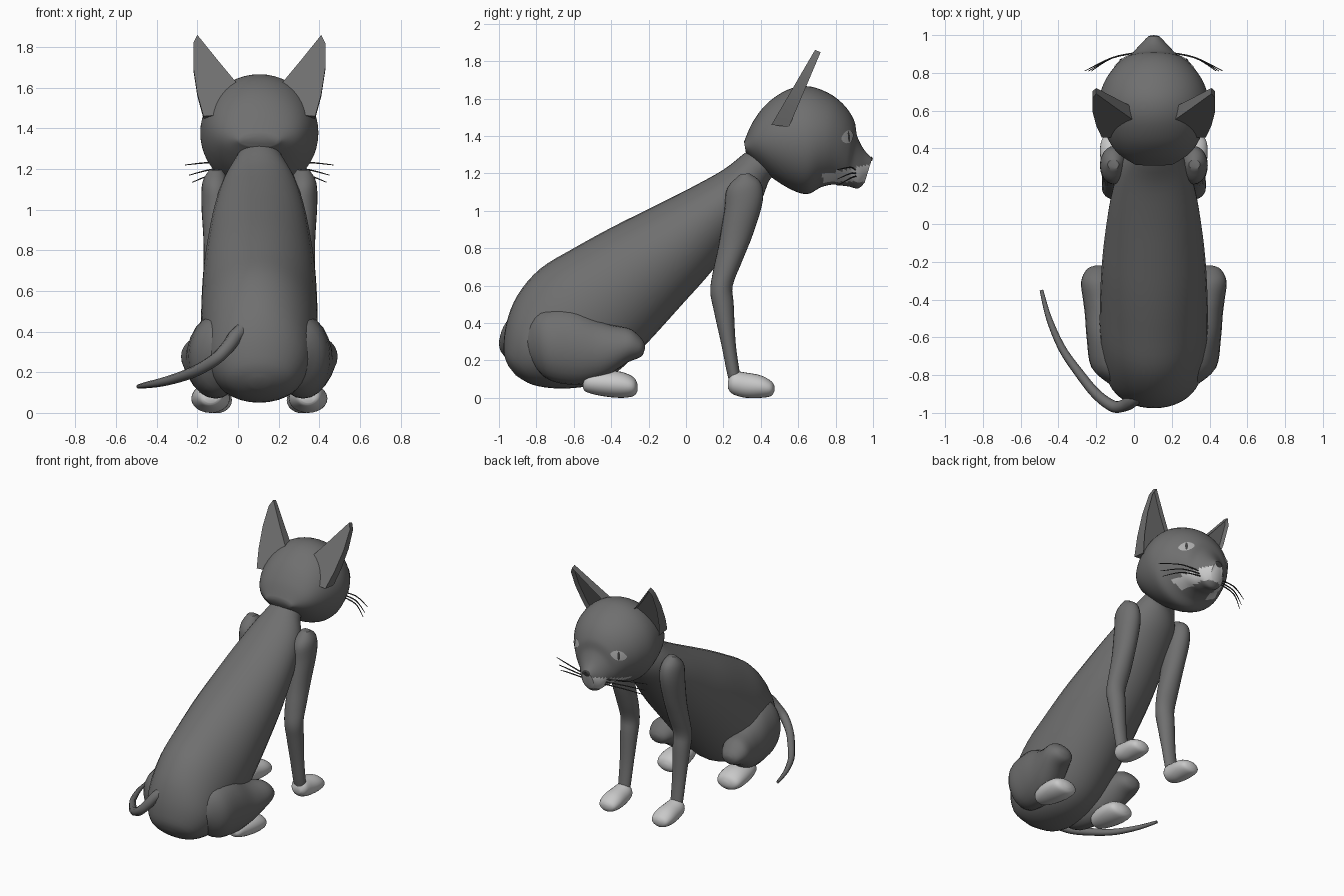
import bpy, bmesh, math
from mathutils import Vector
from mathutils.bvhtree import BVHTree

if "Cube" in bpy.data.objects:
    bpy.data.objects.remove(bpy.data.objects["Cube"])

CX = 0.105  # symmetry plane of the cat (the tail hangs to one side)


def material(name, r, g, b):
    m = bpy.data.materials.new(name)
    m.diffuse_color = (r, g, b, 1)
    m.use_nodes = True
    m.node_tree.nodes["Principled BSDF"].inputs["Base Color"].default_value = m.diffuse_color
    return m


FUR = material("grey_fur", 0.16, 0.16, 0.16)
WHITE = material("pale_fur", 0.58, 0.58, 0.58)
EYE = material("eye_grey", 0.42, 0.42, 0.42)
DARK = material("dark_grey", 0.05, 0.05, 0.05)


def finish(name, bm, mat, smooth=40):
    bmesh.ops.recalc_face_normals(bm, faces=bm.faces[:])
    me = bpy.data.meshes.new(name)
    bm.to_mesh(me)
    bm.free()
    ob = bpy.data.objects.new(name, me)
    bpy.context.collection.objects.link(ob)
    me.materials.append(mat)
    if smooth:
        bpy.ops.object.select_all(action='DESELECT')
        ob.select_set(True)
        bpy.context.view_layer.objects.active = ob
        bpy.ops.object.shade_smooth_by_angle(angle=math.radians(smooth))
    return ob


def spline(rows, steps):
    """Catmull-Rom interpolation of equal-length tuples."""
    out = []
    for i in range(len(rows) - 1):
        p = [rows[max(0, min(len(rows) - 1, i + k))] for k in (-1, 0, 1, 2)]
        for j in range(steps):
            t = j / steps
            out.append([0.5 * (2 * b + (c - a) * t + (2 * a - 5 * b + 4 * c - d) * t * t
                               + (3 * b - a - 3 * c + d) * t ** 3)
                        for a, b, c, d in zip(*p)])
    out.append(list(rows[-1]))
    return out


def loft(name, rows, mat, side=1, steps=4, n=24):
    """Rows: upper y, z, lower y, z, sideways offset, half width."""
    bm = bmesh.new()
    rings = []
    for y1, z1, y2, z2, off, hw in spline(rows, steps):
        ring = []
        for k in range(n):
            a = math.tau * k / n
            f = (1 + math.cos(a)) / 2
            ring.append(bm.verts.new((CX + side * (off + hw * math.sin(a)),
                                      y2 + (y1 - y2) * f, max(0, z2 + (z1 - z2) * f))))
        rings.append(ring)
    for a, b in zip(rings, rings[1:]):
        for k in range(n):
            bm.faces.new((a[k], a[(k + 1) % n], b[(k + 1) % n], b[k]))
    bm.faces.new(rings[0])
    bm.faces.new(rings[-1])
    return finish(name, bm, mat)


def tube(name, pts, mat, res=6):
    """Round tapered curve; points are x, y, z, radius."""
    cu = bpy.data.curves.new(name, 'CURVE')
    cu.dimensions = '3D'
    cu.bevel_depth = 1
    cu.bevel_resolution = 2
    cu.use_fill_caps = True
    rows = spline(pts, res)
    sp = cu.splines.new('POLY')
    sp.points.add(len(rows) - 1)
    for p, (x, y, z, r) in zip(sp.points, rows):
        p.co = (x, y, z, 1)
        p.radius = r
    sp.use_smooth = True
    cu.materials.append(mat)
    bpy.context.collection.objects.link(bpy.data.objects.new(name, cu))


# Torso from neck to rump
loft("body", [
    (.42, 1.36, .52, 1.20, 0, .10), (.33, 1.32, .45, 1.17, 0, .115),
    (.20, 1.22, .40, 1.05, 0, .18), (0, 1.11, .29, .88, 0, .225),
    (-.20, 1.01, .14, .68, 0, .255), (-.40, .91, -.02, .50, 0, .275),
    (-.60, .80, -.22, .28, 0, .285), (-.78, .69, -.38, .13, 0, .285),
    (-.90, .55, -.52, .065, 0, .27), (-.96, .40, -.68, .05, 0, .24),
    (-.975, .25, -.82, .07, 0, .16), (-.95, .17, -.91, .12, 0, .04)], FUR, n=32)

# Head with tapering muzzle
head = loft("head", [
    (.31, 1.37, .32, 1.31, 0, .10), (.36, 1.48, .39, 1.24, 0, .19),
    (.44, 1.58, .47, 1.17, 0, .245), (.55, 1.65, .57, 1.11, 0, .28),
    (.66, 1.665, .65, 1.09, 0, .29), (.77, 1.625, .72, 1.125, 0, .265),
    (.85, 1.56, .78, 1.14, 0, .22), (.90, 1.48, .83, 1.135, 0, .17),
    (.915, 1.40, .87, 1.13, 0, .125), (.95, 1.33, .92, 1.12, 0, .085),
    (.995, 1.28, .955, 1.15, 0, .045)], FUR, steps=6, n=48)

# Pale muzzle band above the jaw
head.data.materials.append(WHITE)
for p in head.data.polygons:
    c = p.center
    if c.y > .73 and 1.155 < c.z < 1.19 + (c.y - .72) * .22:
        p.material_index = 1

surface = BVHTree.FromPolygons([v.co.copy() for v in head.data.vertices],
                               [tuple(p.vertices) for p in head.data.polygons])


def decal(name, target, d, w, h, power, tilt, lift, mat):
    """Thin lens-shaped plate projected on the head."""
    d = Vector(d).normalized()
    u = Vector((0, 0, 1)).cross(d).normalized()
    v = d.cross(u)
    bm = bmesh.new()

    def point(a, b):
        p = Vector(target) + d + u * a + v * (b + tilt * a)
        hit, nor, _, _ = surface.ray_cast(p, -d)
        if hit is None:
            hit = Vector(target) + u * a + v * b
        return bm.verts.new(hit + d * lift)

    n, prev = 20, None
    mid = point(0, 0)
    for k in (1 / 3, 2 / 3, 1):
        ring = []
        for i in range(n):
            t = math.tau * i / n
            s = math.sin(t)
            ring.append(point(w * k * math.cos(t), h * k * math.copysign(abs(s) ** power, s)))
        for i in range(n):
            j = (i + 1) % n
            bm.faces.new((prev[i], ring[i], ring[j], prev[j]) if prev else (mid, ring[i], ring[j]))
        prev = ring
    ob = finish(name, bm, mat)
    if ob.data.polygons[0].normal.dot(d) < 0:
        ob.data.flip_normals()


decal("nose", (CX, .98, 1.265), (0, 1, .5), .03, .02, 1, 0, .005, DARK)

for s, tag in ((1, "right"), (-1, "left")):
    # Front leg and paw
    loft("front_leg_" + tag, [
        (.34, 1.20, .29, 1.195, .215, .03), (.40, 1.15, .22, 1.12, .215, .065),
        (.41, 1.05, .205, 1.0, .21, .075), (.36, .88, .175, .82, .205, .07),
        (.30, .73, .145, .68, .205, .07), (.25, .60, .13, .57, .21, .065),
        (.255, .50, .15, .46, .21, .06), (.265, .30, .19, .28, .21, .05),
        (.285, .15, .22, .13, .21, .045), (.30, .06, .24, .06, .21, .04)], FUR, s)
    loft("front_paw_" + tag, [
        (.225, .09, .225, .05, .21, .03), (.25, .14, .25, .02, .21, .06),
        (.32, .135, .32, 0, .21, .07), (.40, .12, .40, 0, .21, .075),
        (.455, .09, .455, .01, .21, .06), (.472, .065, .472, .035, .21, .02)], WHITE, s)

    # Folded hind leg and paw
    loft("hind_leg_" + tag, [
        (-.86, .36, -.84, .20, .17, .06), (-.78, .46, -.74, .10, .20, .13),
        (-.62, .48, -.60, .07, .215, .14), (-.48, .42, -.48, .09, .235, .13),
        (-.40, .39, -.40, .13, .26, .115), (-.30, .37, -.31, .19, .285, .10),
        (-.24, .32, -.24, .22, .29, .065), (-.22, .285, -.22, .26, .29, .02)], FUR, s)
    loft("hind_paw_" + tag, [
        (-.55, .08, -.55, .05, .24, .03), (-.53, .13, -.53, .03, .24, .06),
        (-.45, .145, -.45, .01, .24, .085), (-.35, .14, -.35, 0, .24, .095),
        (-.28, .11, -.28, .01, .24, .08), (-.258, .07, -.258, .04, .24, .02)], WHITE, s)

    # Ear: thick leaning blade with a hollow front
    outline = [(.10, 1.61), (.20, 1.73), (.305, 1.86), (.325, 1.82),
               (.325, 1.70), (.305, 1.57), (.275, 1.46), (.12, 1.47)]
    bm = bmesh.new()
    back, front = [], []
    for off, z in outline:
        y = .48 + (z - 1.5) * .583
        thick = .03 + (1.86 - z) * .16
        back.append(bm.verts.new((CX + s * off, y, z)))
        front.append(bm.verts.new((CX + s * off, y + thick, z - .012)))
    for i in range(len(outline)):
        j = (i + 1) % len(outline)
        bm.faces.new((back[i], back[j], front[j], front[i]))
    bm.faces.new(back)
    face = bm.faces.new(front)
    bmesh.ops.recalc_face_normals(bm, faces=bm.faces[:])
    bmesh.ops.inset_region(bm, faces=[face], thickness=.012, depth=-.025)
    finish("ear_" + tag, bm, FUR, 25)

    # Eye with slit pupil
    at, aim = (CX + s * .16, .85, 1.395), (s * .6, .8, .05)
    decal("eye_" + tag, at, aim, .055, .034, 1.4, s * .2, .004, EYE)
    decal("pupil_" + tag, at, aim, .009, .03, 1, 0, .008, DARK)

    # Whiskers
    for i, (end_x, end_z) in enumerate(((.365, 1.22), (.345, 1.17), (.33, 1.135))):
        z0 = 1.215 - i * .015
        tube(f"whisker_{tag}_{i + 1}", [
            (CX + s * .07, .91, z0, .004), (CX + s * .22, .88, (z0 + end_z) / 2 + .015, .004),
            (CX + s * end_x, .81, end_z, .002)], DARK, 4)

# Tail curling to one side
tube("tail", [
    (.03, -.90, .42, .036), (-.01, -.935, .38, .036), (-.05, -.96, .325, .034),
    (-.11, -.965, .265, .031), (-.20, -.90, .21, .028), (-.29, -.79, .175, .025),
    (-.38, -.66, .15, .021), (-.45, -.50, .137, .016), (-.49, -.35, .13, .010)], FUR)
